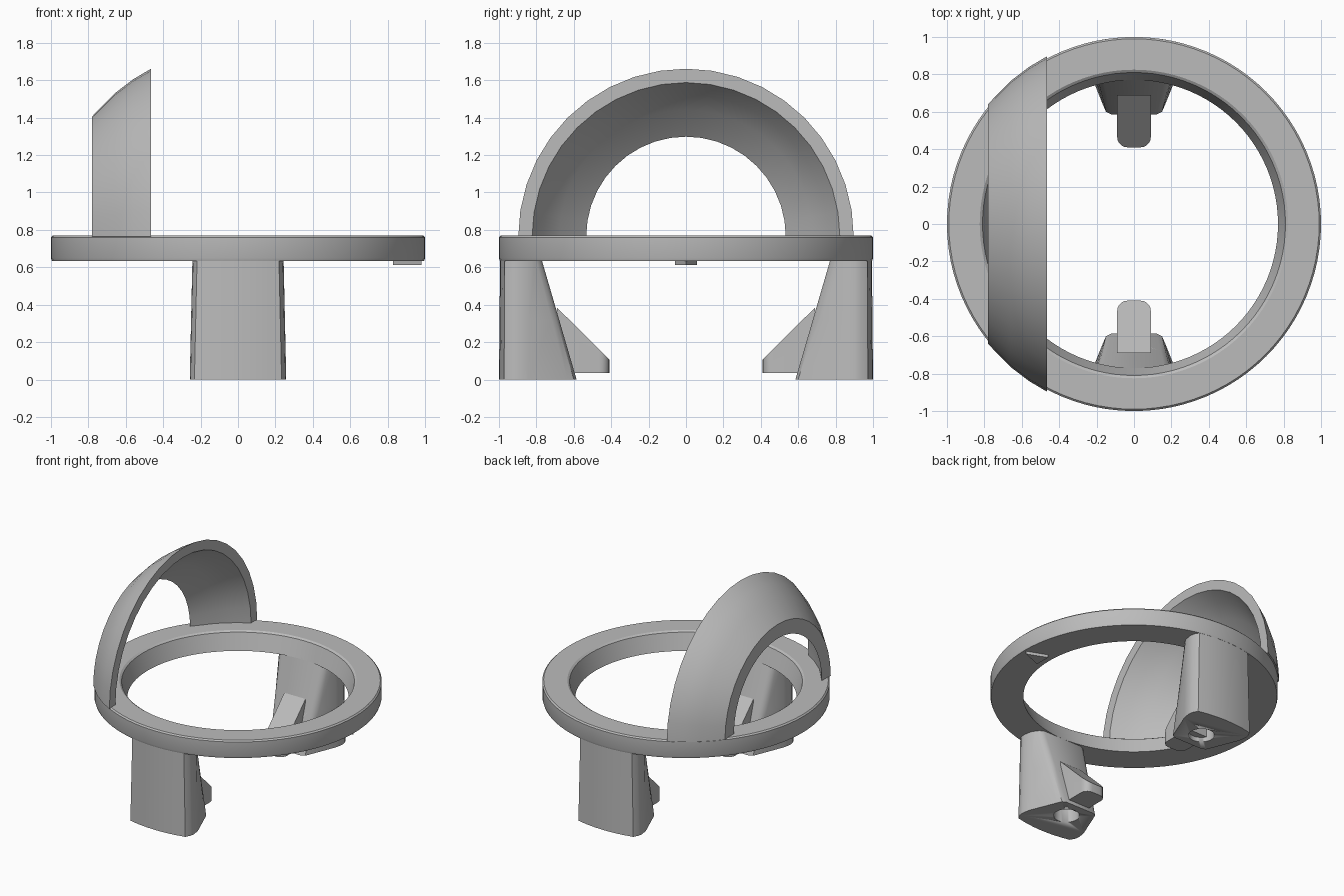
import bpy, bmesh, math
from mathutils import Vector

if "Cube" in bpy.data.objects:
    bpy.data.objects.remove(bpy.data.objects["Cube"], do_unlink=True)

grey = bpy.data.materials.new("mid_grey")
grey.use_nodes = True
COLOUR = (0.5, 0.5, 0.5, 1)
grey.diffuse_color = COLOUR
grey.node_tree.nodes["Principled BSDF"].inputs["Base Color"].default_value = COLOUR

RING_LOW, RING_TOP = 0.635, 0.77


def finish(name, bm, angle=30):
    """Turn a bmesh into a shaded, coloured object."""
    bmesh.ops.recalc_face_normals(bm, faces=bm.faces[:])
    mesh = bpy.data.meshes.new(name)
    bm.to_mesh(mesh)
    bm.free()
    mesh.materials.append(grey)
    obj = bpy.data.objects.new(name, mesh)
    bpy.context.collection.objects.link(obj)
    bpy.ops.object.select_all(action="DESELECT")
    obj.select_set(True)
    bpy.context.view_layer.objects.active = obj
    bpy.ops.object.shade_smooth_by_angle(angle=math.radians(angle))
    return obj


def loft(bm, loops, closed=False, caps=True):
    """Bridge equal-length closed loops of points."""
    rows = [[bm.verts.new(p) for p in loop] for loop in loops]
    pairs = list(zip(rows, rows[1:])) + ([(rows[-1], rows[0])] if closed else [])
    n = len(rows[0])
    for a, b in pairs:
        for i in range(n):
            j = (i + 1) % n
            bm.faces.new((a[i], a[j], b[j], b[i]))
    if caps and not closed:
        bm.faces.new(rows[0])
        bm.faces.new(rows[-1])
    return rows


def prism(bm, outline, depth):
    """Extrude a planar outline."""
    bottom = [Vector(p) for p in outline]
    return loft(bm, [bottom, [p + Vector(depth) for p in bottom]])


# Ring with a flared hole and softened top rim
bm = bmesh.new()
profile = [(0.77, RING_LOW), (0.995, RING_LOW), (1.0, 0.65), (1.0, 0.76),
           (0.99, RING_TOP), (0.825, RING_TOP), (0.81, 0.76)]
STEPS = 96
loft(bm, [[(r * math.cos(a), r * math.sin(a), z) for r, z in profile]
          for a in (math.tau * i / STEPS for i in range(STEPS))], closed=True)
finish("ring", bm)

# Arch: a slice of a thin dome
bm = bmesh.new()
xs = [-0.465, -0.56, -0.66, -0.78]
section = [(x, math.sqrt(1.01 ** 2 - x * x)) for x in xs]
section += [(x, math.sqrt(0.945 ** 2 - x * x)) for x in reversed(xs)]
SPAN = 20
loft(bm, [[(x, r * math.cos(a), RING_TOP - 0.005 + r * math.sin(a)) for x, r in section]
          for a in (math.pi * i / SPAN for i in range(SPAN + 1))])
finish("arch", bm)


def leg_loop(z):
    """Cross-section of the front leg: curved outside, tapering inside."""
    t = z / RING_LOW
    inner = -0.585 - 0.185 * t
    half = 0.258 - 0.014 * t
    outer = 1.0 - 0.006 * t
    side = [(half - 0.025, -math.sqrt(outer ** 2 - (half - 0.025) ** 2)),
            (half - 0.005, -0.935), (half, -0.9), (half - 0.01, -0.84),
            (0.165 + 0.045 * t, inner - 0.05 + 0.02 * t),
            (0.15 + 0.045 * t, inner - 0.015), (0.12 + 0.045 * t, inner)]
    arc = [(x, -math.sqrt(outer ** 2 - x * x)) for x in (-0.16, -0.08, 0, 0.08, 0.16)]
    return [(x, y, z) for x, y in arc + side + [(-x, y) for x, y in reversed(side)]]


for name, turn in (("front", 1), ("back", -1)):
    # Leg with a blind round socket underneath
    bm = bmesh.new()
    loft(bm, [leg_loop(z) for z in (0, RING_LOW / 2, RING_LOW + 0.01)])
    for v in bm.verts:
        v.co.x *= turn
        v.co.y *= turn
    leg = finish(name + "_leg", bm)

    bm = bmesh.new()
    prism(bm, [(0.09 * math.cos(math.tau * i / 32),
                turn * -0.73 + 0.09 * math.sin(math.tau * i / 32), -0.05)
               for i in range(32)], (0, 0, 0.25))
    cutter = finish(name + "_socket_cutter", bm)
    cutter.hide_render = True
    cutter.hide_set(True)
    cutter.display_type = "WIRE"
    cut = leg.modifiers.new("socket", "BOOLEAN")
    cut.operation = "DIFFERENCE"
    cut.solver = "EXACT"
    cut.object = cutter

    # Sloping tongue with a rounded tip
    bm = bmesh.new()
    prism(bm, [(-0.09, turn * y, z) for y, z in
               [(-0.41, 0.035), (-0.41, 0.107), (-0.69, 0.385), (-0.69, 0.035)]],
          (0.18, 0, 0))
    tips = [e for e in bm.edges
            if all(abs(v.co.y) < 0.42 for v in e.verts)
            and abs(e.verts[0].co.x - e.verts[1].co.x) < 0.01]
    bmesh.ops.bevel(bm, geom=tips, offset=0.055, segments=5, profile=0.5,
                    affect="EDGES")
    finish(name + "_tongue", bm)

# Small pointed marker under the rim
bm = bmesh.new()
prism(bm, [(0.83, -0.06, 0.613), (0.98, 0, 0.613), (0.83, 0.06, 0.613)], (0, 0, 0.03))
finish("rim_marker", bm)
